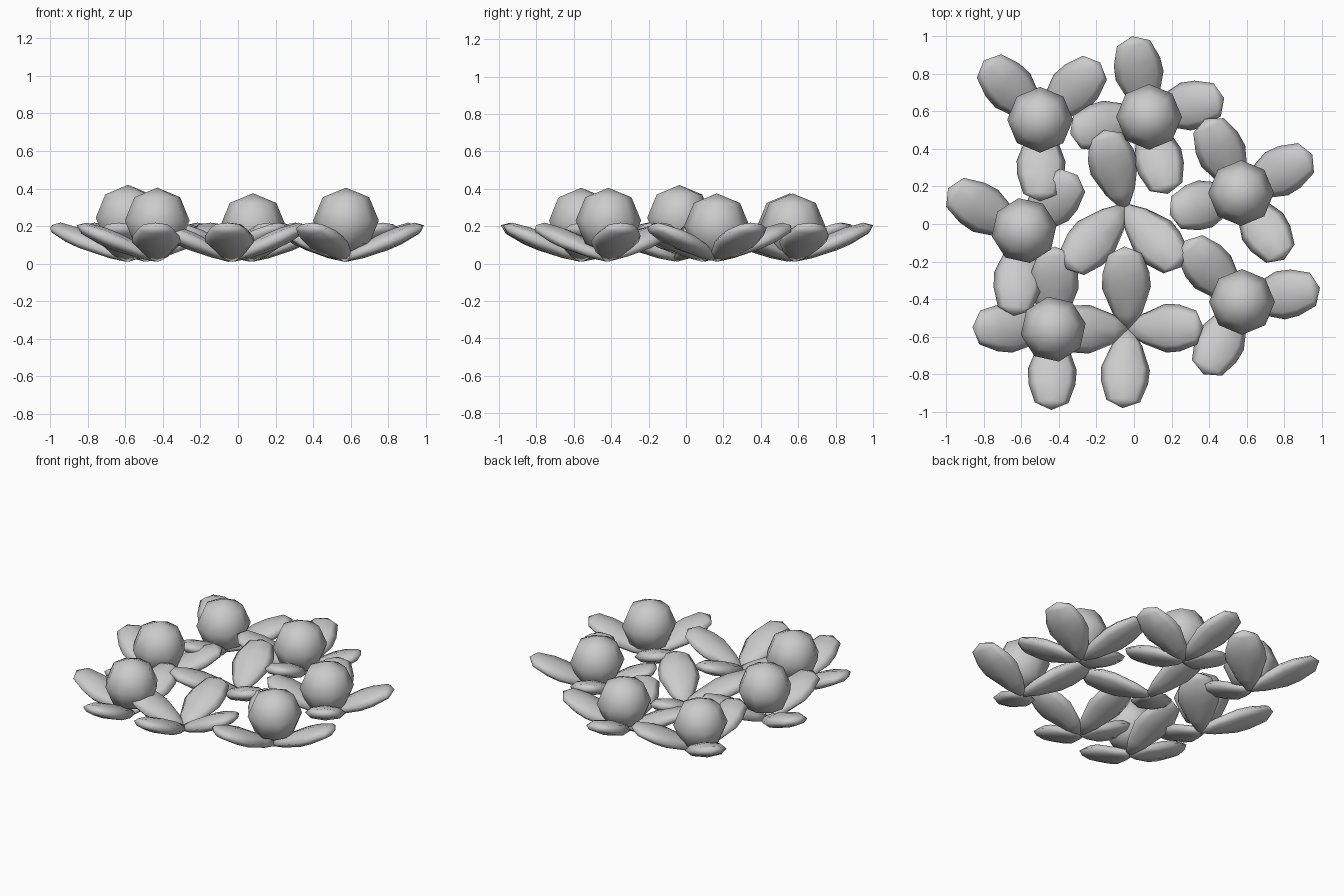
import bpy, bmesh, math
from mathutils import Vector

if "Cube" in bpy.data.objects:
    bpy.data.objects.remove(bpy.data.objects["Cube"])

# leaf profile: fraction of length, half width, half thickness
PROFILE = [(0.0, 0.025, 0.018), (0.2, 0.08, 0.036), (0.5, 0.13, 0.048),
           (0.68, 0.125, 0.047), (0.91, 0.09, 0.032)]
SIDES = 8


def finish(name, bm):
    bmesh.ops.recalc_face_normals(bm, faces=bm.faces)
    mesh = bpy.data.meshes.new(name)
    bm.to_mesh(mesh)
    bm.free()
    for p in mesh.polygons:
        p.use_smooth = True
    ob = bpy.data.objects.new(name, mesh)
    bpy.context.collection.objects.link(ob)
    return ob


def add_leaf(bm, base, tip):
    along = tip - base
    flat = Vector((along.x, along.y, 0)).normalized()
    side = Vector((-flat.y, flat.x, 0))
    up = along.normalized().cross(side)
    rings = []
    for t, w, h in PROFILE:
        c = base + along * t
        ring = []
        for i in range(SIDES):
            a = math.tau * i / SIDES
            ring.append(bm.verts.new(c + side * w * math.cos(a) + up * h * math.sin(a)))
        rings.append(ring)
    for a, b in zip(rings, rings[1:]):
        for i in range(SIDES):
            j = (i + 1) % SIDES
            bm.faces.new((a[i], a[j], b[j], b[i]))
    bm.faces.new(rings[0])
    end = bm.verts.new(tip)
    for i in range(SIDES):
        bm.faces.new((rings[-1][i], rings[-1][(i + 1) % SIDES], end))


def leaf_cluster(name, centre, tips, tip_z=0.205):
    bm = bmesh.new()
    base = Vector((*centre, 0.027))
    for x, y in tips:
        add_leaf(bm, base, Vector((x, y, tip_z)))
    return finish(name, bm)


def berry(name, x, y, top, turn, r=0.175):
    bm = bmesh.new()
    bmesh.ops.create_uvsphere(bm, u_segments=8, v_segments=4, radius=r)
    ob = finish(name, bm)
    ob.location = (x, y, top - r)
    ob.rotation_euler.z = math.radians(turn)


# leaf clusters: name, centre, leaf tips
CLUSTERS = [
    ("back_left", (-0.49, 0.55), [(-0.80, 0.87), (-0.18, 0.86), (-0.50, 0.12)]),
    ("back_right", (0.07, 0.58), [(-0.01, 1.0), (0.48, 0.67), (0.18, 0.16), (-0.34, 0.48)]),
    ("middle", (-0.05, 0.09), [(-0.16, 0.50), (-0.36, -0.24), (0.25, -0.23)]),
    ("left", (-0.59, -0.05), [(-0.99, 0.19), (-0.30, 0.26), (-0.64, -0.49)]),
    ("front_left", (-0.43, -0.56), [(-0.86, -0.55), (-0.44, -0.99), (-0.42, -0.12)]),
    ("front", (-0.03, -0.56), [(-0.05, -0.12), (0.37, -0.55), (-0.06, -0.98), (-0.45, -0.56)]),
    ("front_right", (0.57, -0.42), [(0.99, -0.34), (0.27, -0.09), (0.37, -0.80)]),
    ("right", (0.57, 0.165), [(0.95, 0.37), (0.19, 0.05), (0.80, -0.19), (0.38, 0.56)]),
]
for name, centre, tips in CLUSTERS:
    leaf_cluster(name + "_leaves", centre, tips)

# round berries sitting on six of the clusters
BERRIES = [
    ("back_left", -0.50, 0.555, 0.375, 0), ("back_right", 0.08, 0.57, 0.375, 0),
    ("left", -0.585, -0.035, 0.42, 10), ("front_left", -0.43, -0.56, 0.405, 10),
    ("front_right", 0.575, -0.415, 0.405, 0), ("right", 0.57, 0.165, 0.375, 0),
]
for name, x, y, top, turn in BERRIES:
    berry(name + "_berry", x, y, top, turn)
